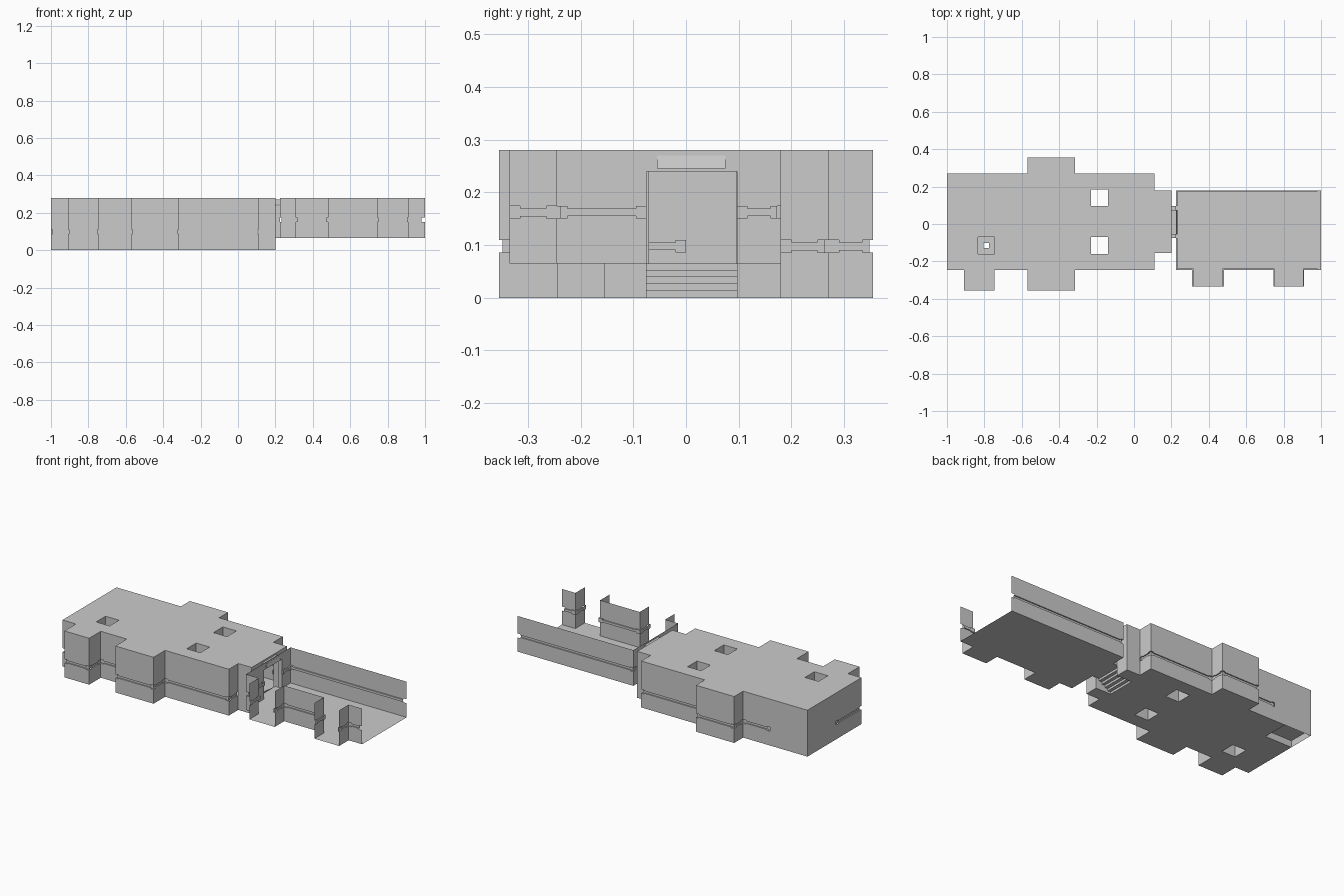
import bpy, bmesh
from mathutils import Vector

if "Cube" in bpy.data.objects:
    bpy.data.objects.remove(bpy.data.objects["Cube"])

TOP, STEP = 0.28, 0.065          # ceiling height, raised room floor height
D0, D1 = -0.075, 0.097           # doorway sides in y


def make(name, quads):
    """Mesh object from a list of polygons."""
    bm = bmesh.new()
    for q in quads:
        bm.faces.new([bm.verts.new(p) for p in q])
    bmesh.ops.remove_doubles(bm, verts=bm.verts, dist=1e-5)
    me = bpy.data.meshes.new(name)
    bm.to_mesh(me)
    bm.free()
    ob = bpy.data.objects.new(name, me)
    bpy.context.collection.objects.link(ob)
    return ob


def plate(name, rects, holes, z):
    """Flat sheet covering the union of rects (x0, x1, y0, y1) minus holes."""
    xs = sorted({v for r in rects + holes for v in r[:2]})
    ys = sorted({v for r in rects + holes for v in r[2:]})
    hit = lambda rs, x, y: any(a < x < b and c < y < d for a, b, c, d in rs)
    quads = []
    for a, b in zip(xs, xs[1:]):
        for c, d in zip(ys, ys[1:]):
            m = ((a + b) / 2, (c + d) / 2)
            if hit(rects, *m) and not hit(holes, *m):
                quads.append([(a, c, z), (b, c, z), (b, d, z), (a, d, z)])
    return make(name, quads)


def up(p, q, z0, z1):
    """Vertical quad, or a lip when the two edges differ in plan."""
    return [(*p, z0), (*q, z0), (*q, z1), (*p, z1)]


def wall(name, path, z0, z1, rail=None, depth=0.007):
    """Wall along a path (room on the left), with an optional inset rail."""
    pts = [Vector(p) for p in path]
    if rail is None:
        return make(name, [up(p, q, z0, z1) for p, q in zip(pts, pts[1:])])
    norms = []
    for p, q in zip(pts, pts[1:]):
        d = (q - p).normalized()
        norms.append(Vector((-d.y, d.x)) * depth)
    quads = []
    for i, n in enumerate(norms):
        p, q = pts[i], pts[i + 1]
        d = (q - p).normalized() * 0.02
        pi = p + n + (norms[i - 1] if i else Vector((0, 0)))
        qi = q + n + (norms[i + 1] if i + 1 < len(norms) else Vector((0, 0)))
        outer = [p, p + d, q - d, q]
        inner = [pi, p + d + n, q - d + n, qi]
        for k, h in enumerate((0.012, 0.007, 0.012)):   # rail is taller at corners
            a, b, ai, bi = outer[k], outer[k + 1], inner[k], inner[k + 1]
            lo, hi = rail - h, rail + h
            quads += [up(a, b, z0, lo), up(a, b, hi, z1)]
            if max(a.x, b.x) > 0.999 and k != 1:        # open end of the far room
                continue
            quads.append(up(ai, bi, lo, hi))
            quads += [[(*a, z), (*b, z), (*bi, z), (*ai, z)] for z in (lo, hi)]
    return make(name, quads)


def ring(x, y, r):
    return [(x - r, y - r), (x + r, y - r), (x + r, y + r), (x - r, y + r), (x - r, y - r)]


# Main room ceiling and floor, with pillar openings
pillars = [(-0.185, 0.14), (-0.185, -0.115), (-0.79, -0.115)]
holes = [(x - 0.045, x + 0.045, y - 0.045, y + 0.045) for x, y in pillars]
room = [(-1, 0.11, -0.245, 0.27), (-0.57, -0.315, -0.355, 0.355),
        (-0.91, -0.745, -0.355, -0.245), (0.11, 0.2, -0.155, 0.18)]
dais = (-1, -0.82, 0.11, 0.27)
plate("main_ceiling", room, holes, TOP)
plate("main_floor", room, holes + [dais, (0.1, 0.2, D0, D1)], 0)

# Raised corner of the main floor
plate("corner_platform", [dais], [], 0.04)
wall("corner_platform_sides", [(-1, 0.11), (-0.82, 0.11), (-0.82, 0.27)], 0, 0.04)

# Main room walls
wall("main_front_wall", [(-1, 0), (-1, -0.245), (-0.91, -0.245), (-0.91, -0.355),
     (-0.745, -0.355), (-0.745, -0.245), (-0.57, -0.245), (-0.57, -0.355),
     (-0.315, -0.355), (-0.315, -0.245), (0.11, -0.245), (0.11, -0.155)], 0, TOP, 0.098)
wall("main_back_wall", [(0.11, 0.18), (0.11, 0.27), (-0.315, 0.27), (-0.315, 0.355),
     (-0.57, 0.355), (-0.57, 0.27), (-0.75, 0.27)], 0, TOP, 0.098)
wall("main_corner_wall", [(-0.75, 0.27), (-1, 0.27), (-1, 0)], 0, TOP)

# Neck leading to the doorway
wall("neck_front_wall", [(0.11, -0.155), (0.2, -0.155), (0.2, D0)], 0, TOP)
wall("neck_back_wall", [(0.2, D1), (0.2, 0.18), (0.11, 0.18)], 0, TOP)
wall("neck_lintel", [(0.2, D0), (0.2, D1)], 0.24, TOP)

# Pillars: two plain, one with a narrow waist
for i, (x, y) in enumerate(pillars[:2]):
    wall(f"pillar_{i + 1}", ring(x, y, 0.045), 0, TOP)
x, y = pillars[2]
wall("waist_pillar_base", ring(x, y, 0.045), 0, 0.08)
wall("waist_pillar_core", ring(x, y, 0.014), 0.08, 0.2)
wall("waist_pillar_top", ring(x, y, 0.045), 0.2, TOP)
core = (x - 0.014, x + 0.014, y - 0.014, y + 0.014)
for n, z in (("lower", 0.08), ("upper", 0.2)):
    plate(f"waist_pillar_{n}_ledge", [holes[2]], [core], z)

# Stairs up to the doorway
steps = []
for i in range(5):
    a, b, z, h = 0.1 + 0.02 * i, 0.12 + 0.02 * i, 0.013 * i, 0.013 * (i + 1)
    steps += [up((a, D0), (a, D1), z, h),
              [(a, D0, h), (b, D0, h), (b, D1, h), (a, D1, h)]]
    steps += [up((a, s), (b, s), 0, h) for s in (D0, D1)]
make("stairs", steps)

# Doorway between the rooms
plate("door_sill", [(0.2, 0.225, D0, D1)], [], STEP)
plate("door_head", [(0.2, 0.225, D0, D1)], [], 0.24)
for n, s in (("front", D0), ("back", D1)):
    wall(f"door_{n}_jamb", [(0.2, s), (0.225, s)], STEP, 0.24)

# Sloped lamp over the door
sec = [(0.2, 0.245), (0.232, 0.245), (0.226, 0.27), (0.2, 0.27)]
e0, e1 = [[(x, y, z) for x, z in sec] for y in (-0.055, 0.075)]
make("door_lamp", [e0, e1] + [[e0[i - 1], e0[i], e1[i], e1[i - 1]] for i in range(4)])

# Far room: floor and walls, no ceiling, open bay fronts and right end
plate("far_floor", [(0.225, 1, -0.245, 0.18), (0.31, 0.48, -0.335, -0.245),
                    (0.745, 0.91, -0.335, -0.245)], [], STEP)
wall("far_back_wall", [(1, 0.18), (0.225, 0.18), (0.225, D1)], STEP, TOP, 0.162)
wall("far_door_wall", [(0.225, D0), (0.225, -0.245), (0.31, -0.245), (0.31, -0.335)],
     STEP, TOP, 0.162)
wall("far_middle_wall", [(0.48, -0.335), (0.48, -0.245), (0.745, -0.245), (0.745, -0.335)],
     STEP, TOP, 0.162)
wall("far_end_wall", [(0.91, -0.335), (0.91, -0.245), (1, -0.245)], STEP, TOP, 0.162)
wall("far_lintel", [(0.225, D1), (0.225, D0)], 0.24, TOP)
